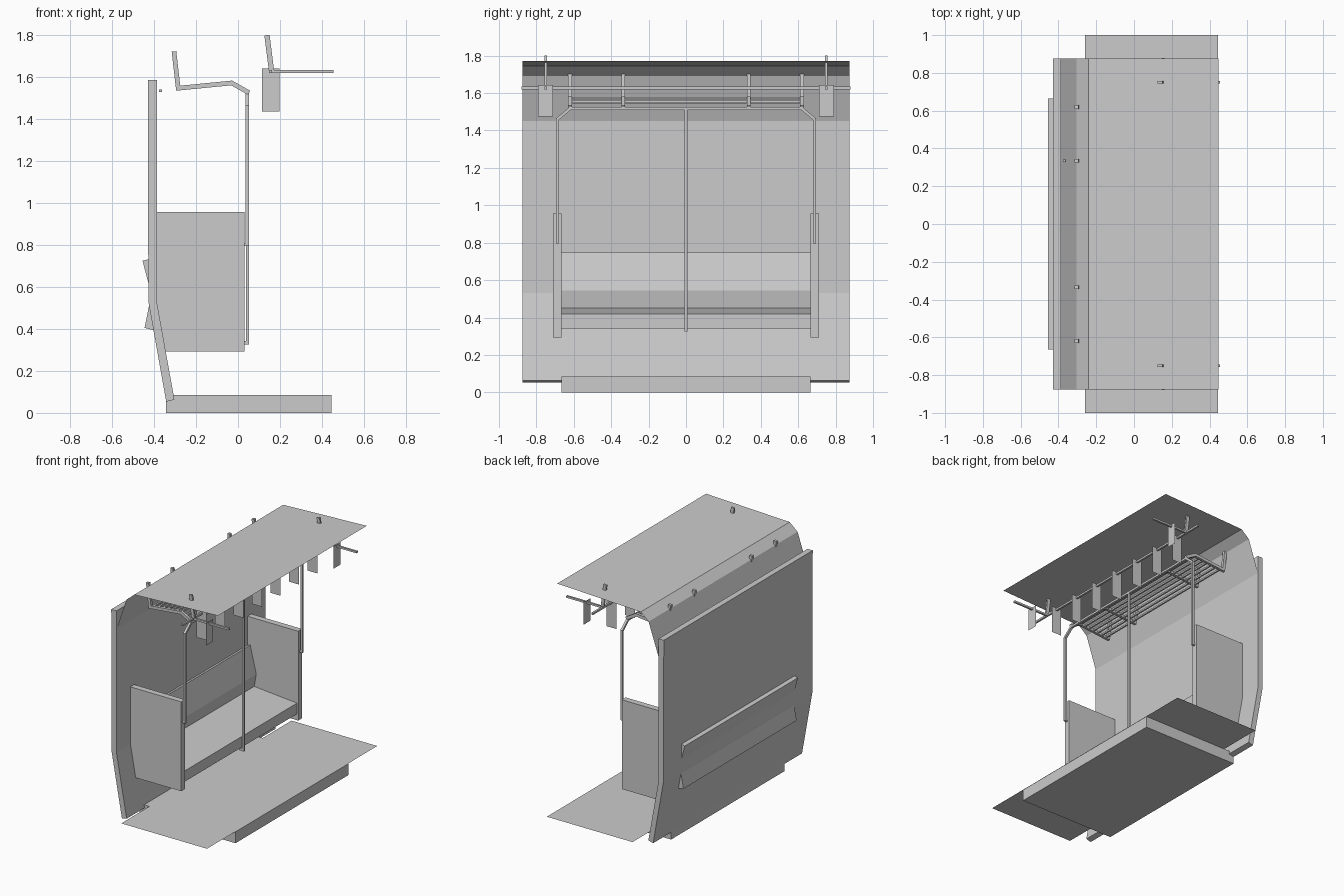
import bpy
import bmesh
from mathutils import Vector

cube = bpy.data.objects.get("Cube")
if cube:
    bpy.data.objects.remove(cube, do_unlink=True)

grey = bpy.data.materials.new("plain grey")
grey.use_nodes = True
COLOUR = (0.6, 0.6, 0.6, 1.0)
grey.diffuse_color = COLOUR
grey.node_tree.nodes["Principled BSDF"].inputs["Base Color"].default_value = COLOUR


def place(axis, a, b, t):
    """Point from a 2D profile (a, b) and a depth t along the axis."""
    return Vector((a, t, b)) if axis == "y" else Vector((t, a, b))


def finish(name, bm):
    bmesh.ops.recalc_face_normals(bm, faces=bm.faces)
    mesh = bpy.data.meshes.new(name)
    bm.to_mesh(mesh)
    bm.free()
    mesh.materials.append(grey)
    obj = bpy.data.objects.new(name, mesh)
    bpy.context.collection.objects.link(obj)
    return obj


def prism(name, profile, axis, lo, hi):
    """Closed profile extruded along x or y."""
    bm = bmesh.new()
    face = bm.faces.new([bm.verts.new(place(axis, a, b, lo)) for a, b in profile])
    new = bmesh.ops.extrude_face_region(bm, geom=[face])["geom"]
    shift = place(axis, 0, 0, hi - lo)
    bmesh.ops.translate(bm, vec=shift, verts=[v for v in new if isinstance(v, bmesh.types.BMVert)])
    return finish(name, bm)


def sheet(name, path, lo, hi):
    """Open profile in x and z swept along y without thickness."""
    bm = bmesh.new()
    rows = [[bm.verts.new((x, y, z)) for y in (lo, hi)] for x, z in path]
    for p, q in zip(rows, rows[1:]):
        bm.faces.new((p[0], p[1], q[1], q[0]))
    obj = finish(name, bm)
    return obj


def box(name, x0, x1, y0, y1, z0, z1):
    return prism(name, [(x0, z0), (x1, z0), (x1, z1), (x0, z1)], "y", y0, y1)


def bar(name, path, width, axis, lo, hi):
    """Bent bar with mitred corners, following a flat path."""
    pts = [Vector(p) for p in path]
    dirs = [(q - p).normalized() for p, q in zip(pts, pts[1:])]
    left, right = [], []
    for i, p in enumerate(pts):
        d0, d1 = dirs[max(i - 1, 0)], dirs[min(i, len(dirs) - 1)]
        n0, n1 = Vector((-d0.y, d0.x)), Vector((-d1.y, d1.x))
        m = (n0 + n1).normalized()
        m *= width / 2 / m.dot(n0)
        left.append(p + m)
        right.append(p - m)
    return prism(name, [tuple(v) for v in left + right[::-1]], axis, lo, hi)


# Shell: floor, wall and ceiling
box("floor_base", -0.343, 0.445, -0.665, 0.665, 0.0, 0.085)
sheet("floor_sheet", [(-0.26, 0.087), (0.445, 0.087)], -1.0, 1.0)
prism("side_wall", [(-0.43, 1.585), (-0.387, 1.585), (-0.387, 0.53), (-0.303, 0.063),
                    (-0.342, 0.053), (-0.427, 0.53)], "y", -0.875, 0.875)
sheet("ceiling_sheet", [(-0.387, 1.45), (-0.305, 1.69), (-0.24, 1.745), (0.447, 1.772)], -0.875, 0.875)

# Bench
prism("seat_cushion", [(0.02, 0.34), (0.02, 0.42), (-0.39, 0.455), (-0.36, 0.34)], "y", -0.665, 0.665)
prism("seat_back", [(-0.455, 0.725), (-0.365, 0.748), (-0.315, 0.545), (-0.345, 0.38),
                    (-0.445, 0.405), (-0.413, 0.565)], "y", -0.665, 0.665)

# Bench end panels
for side, s in (("left", 1), ("right", -1)):
    prism(side + "_end_panel", [(0.03, 0.293), (0.03, 0.957), (-0.388, 0.957), (-0.388, 0.53),
                                (-0.345, 0.293)], "y", s * 0.665, s * 0.71)

# Handrail arch with its centre pole
bar("handrail_arch", [(-0.688, 0.795), (-0.688, 1.46), (-0.62, 1.517), (0.62, 1.517),
                      (0.688, 1.46), (0.688, 0.795)], 0.016, "x", 0.036, 0.053)
box("centre_pole", 0.038, 0.053, -0.007, 0.007, 0.33, 1.515)
box("centre_pole_foot", 0.015, 0.053, -0.007, 0.007, 0.325, 0.342)
for side, s in (("left", 1), ("right", -1)):
    box(side + "_pole_clip", 0.025, 0.04, s * 0.68, s * 0.696, 0.795, 0.81)

# Luggage rack: brackets and slats
BRACKET = [(-0.305, 1.722), (-0.285, 1.547), (-0.03, 1.572), (0.053, 1.525)]
for i, y in enumerate((-0.62, -0.335, 0.335, 0.62)):
    bar("rack_bracket_%d" % (i + 1), BRACKET, 0.022, "y", y - 0.01, y + 0.01)
for i in range(8):
    x = -0.265 + i * 0.038
    z = 1.549 + (x + 0.285) * 0.098
    if x > -0.03:
        z = 1.572 - (x + 0.03) * 0.566
    box("rack_slat_%d" % (i + 1), x - 0.006, x + 0.006, -0.62, 0.62, z - 0.006, z + 0.006)
box("rack_peg", -0.376, -0.362, 0.328, 0.342, 1.528, 1.542)

# Strap rail, its hangers and cross arms
box("strap_rail", 0.148, 0.162, -0.88, 0.88, 1.62, 1.634)
for side, s in (("left", 1), ("right", -1)):
    y = s * 0.75
    bar(side + "_rail_hanger", [(0.138, 1.8), (0.16, 1.627)], 0.025, "y", y - 0.007, y + 0.007)
    box(side + "_cross_arm", 0.15, 0.455, y - 0.007, y + 0.007, 1.62, 1.634)
    # Strap plate facing along x
    bm = bmesh.new()
    bm.faces.new([bm.verts.new((0.29, y + a, z)) for a, z in
                  ((-0.04, 1.475), (0.04, 1.475), (0.04, 1.642), (-0.04, 1.642))])
    finish(side + "_arm_strap", bm)

# Row of strap plates facing along y
for i in range(7):
    y = (i - 3) * 0.217
    bm = bmesh.new()
    bm.faces.new([bm.verts.new((x, y, z)) for x, z in
                  ((0.115, 1.437), (0.197, 1.437), (0.197, 1.642), (0.115, 1.642))])
    finish("rail_strap_%d" % (i + 1), bm)
